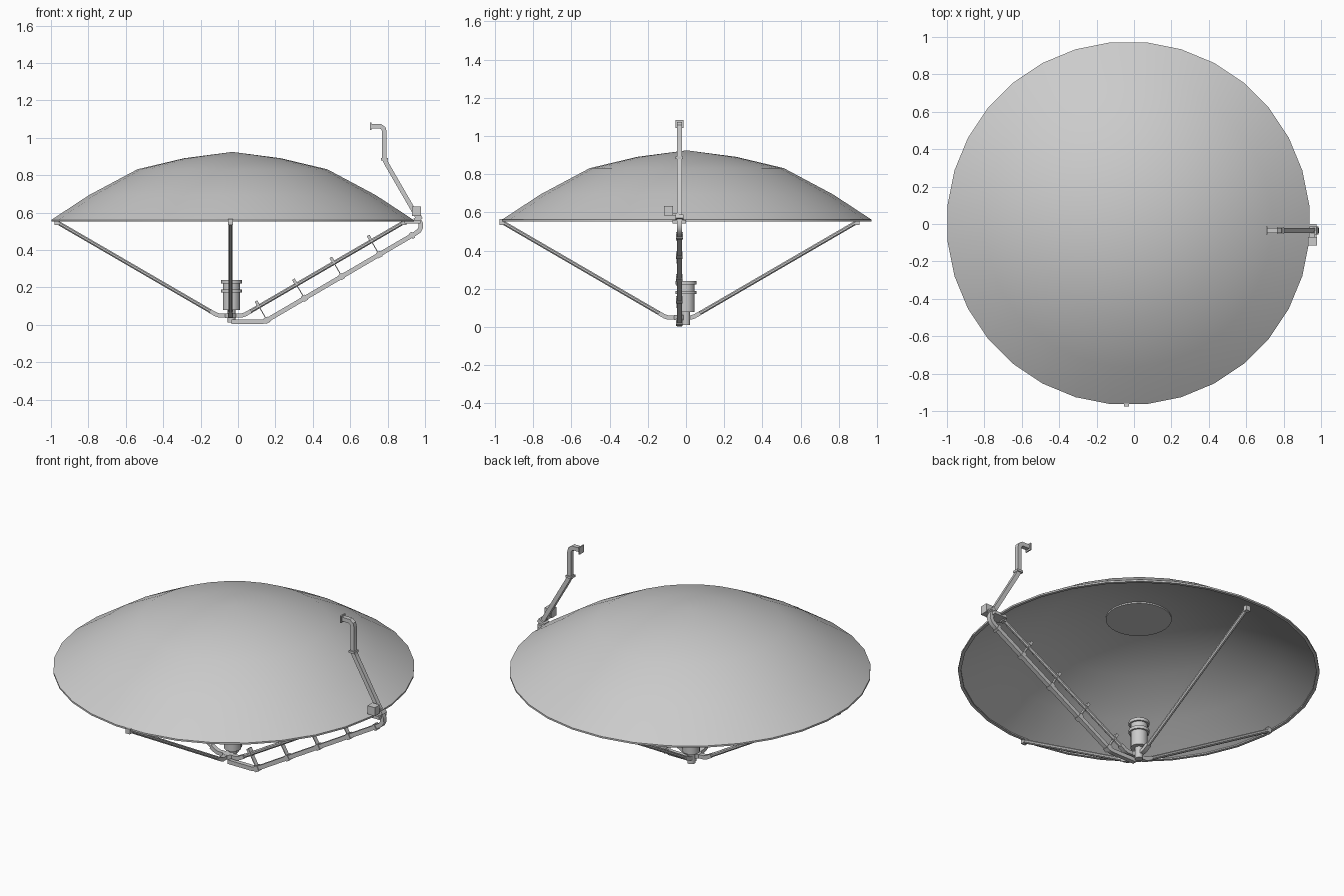
import bpy, bmesh, math
from mathutils import Vector

if "Cube" in bpy.data.objects:
    bpy.data.objects.remove(bpy.data.objects["Cube"])


def material(name, rgb):
    m = bpy.data.materials.new(name)
    m.diffuse_color = (*rgb, 1)
    m.use_nodes = True
    m.node_tree.nodes["Principled BSDF"].inputs["Base Color"].default_value = m.diffuse_color
    return m


GREY = material("light grey metal", (0.6, 0.6, 0.6))


def make(name, verts, faces, mat=GREY, angle=35):
    me = bpy.data.meshes.new(name)
    me.from_pydata([tuple(v) for v in verts], [], faces)
    bm = bmesh.new()
    bm.from_mesh(me)
    bmesh.ops.remove_doubles(bm, verts=bm.verts, dist=1e-5)
    bmesh.ops.recalc_face_normals(bm, faces=bm.faces)
    bm.to_mesh(me)
    bm.free()
    me.materials.append(mat)
    ob = bpy.data.objects.new(name, me)
    bpy.context.collection.objects.link(ob)
    bpy.ops.object.select_all(action='DESELECT')
    bpy.context.view_layer.objects.active = ob
    ob.select_set(True)
    bpy.ops.object.shade_smooth_by_angle(angle=math.radians(angle))
    return ob


def lathe(name, profile, center, n, angle=35):
    """Closed profile of (radius, z) spun about a vertical axis."""
    v, f, m = [], [], len(profile)
    for i in range(n):
        a = 2 * math.pi * (i + 0.5) / n
        for r, z in profile:
            v.append((center[0] + r * math.cos(a), center[1] + r * math.sin(a), z))
    for i in range(n):
        j = (i + 1) % n
        for k in range(m - 1):
            f.append((i * m + k, j * m + k, j * m + k + 1, i * m + k + 1))
    return make(name, v, f, angle=angle)


def sweep(name, path, side, section):
    """Sweep a section along a planar path with mitred corners."""
    path, side = [Vector(p) for p in path], Vector(side).normalized()
    v, f, n = [], [], len(section)
    for i, p in enumerate(path):
        d0 = (p - path[i - 1]).normalized() if i else None
        d1 = (path[i + 1] - p).normalized() if i < len(path) - 1 else None
        d0, d1 = d0 or d1, d1 or d0
        t = (d0 + d1).normalized()
        nrm = side.cross(t) / max(t.dot(d1), 0.5)
        v += [p + side * a + nrm * b for a, b in section]
    for i in range(len(path) - 1):
        for k in range(n):
            l = (k + 1) % n
            f.append((i * n + k, i * n + l, (i + 1) * n + l, (i + 1) * n + k))
    f += [tuple(range(n)), tuple(range(len(v) - n, len(v)))]
    return make(name, v, f)


def rect(w, h):
    return [(-w / 2, -h / 2), (w / 2, -h / 2), (w / 2, h / 2), (-w / 2, h / 2)]


def ngon(r, n=8):
    return [(r * math.cos(2 * math.pi * (k + .5) / n), r * math.sin(2 * math.pi * (k + .5) / n))
            for k in range(n)]


# dish reflector with a thin shell and a rolled rim
DC = (-0.03, 0.004)
lathe("dish", [(0, .925), (.26, .891), (.51, .832), (.77, .694), (.972, .562), (.972, .552),
               (.955, .552), (.955, .559), (.76, .683), (.505, .816), (.255, .874), (0, .905)],
      DC, 32, 50)
lathe("dish_hub_disc", [(0, .882), (.177, .882), (.177, .874), (0, .874)], DC, 32)

# feed horn with two flanges and a narrow throat
FC = (-0.035, 0.0)
lathe("feed_horn", [(0, .215), (.038, .215), (.042, .24), (.057, .24), (.057, .222), (.047, .222),
                    (.047, .19), (.057, .19), (.057, .172), (.047, .172), (.047, .08), (.022, .08),
                    (.022, .012), (0, .012)], FC, 12)

# four support struts with elbow feet and rim clamps
SC = Vector((-0.04, -0.034, 0))
LOW, HIGH = (0.09, 0.063), (0.922, 0.546)
for i, name in enumerate(["right", "back", "left", "front"]):
    a = i * math.pi / 2
    d, s = Vector((math.cos(a), math.sin(a), 0)), (-math.sin(a), math.cos(a), 0)

    def at(r, z):
        return SC + d * r + Vector((0, 0, z))
    sweep(name + "_strut", [at(*LOW), at(*HIGH)], s, ngon(.0115))
    sweep(name + "_strut_foot", [at(0, .05), at(.06, .05), at(.078, .056), at(.108, .073)],
          s, rect(.026, .022))
    sweep(name + "_rim_clamp", [at(.918, .55), at(.942, .55)], s, rect(.028, .03))
lathe("strut_hub", [(0, .062), (.032, .062), (.032, .038), (0, .038)], SC, 8)

# rectangular waveguide running along the right strut and up past the rim
WY = -0.035


def xz(points):
    return [(x, WY, z) for x, z in points]


SIDE = (0, 1, 0)
sweep("waveguide", xz([(-.035, .016), (.125, .016), (.145, .02), (.165, .031), (.945, .487),
                       (.968, .503), (.978, .522), (.976, .545), (.96, .575), (.80, .852),
                       (.783, .885), (.783, 1.03), (.778, 1.05), (.762, 1.062), (.712, 1.062)]),
      SIDE, rect(.026, .024))

# waveguide flanges and collars
for name, p, q, w, h in [
        ("outlet_flange", (.707, 1.062), (.715, 1.062), .042, .042),
        ("upper_collar", (.783, .879), (.783, .892), .038, .038),
        ("rim_collar", (.968, .56), (.957, .579), .042, .044),
        ("lower_elbow_collar", (.925, .475), (.937, .482), .036, .036)]:
    sweep(name, xz([p, q]), SIDE, rect(w, h))

# bracket joining waveguide to the rim
sweep("rim_bracket", xz([(.89, .552), (.975, .552)]), SIDE, rect(.07, .018))

# hanger plates between strut and waveguide, each with a clamp
along = Vector((.865, 0, .502))
for i, x in enumerate((.155, .355, .555, .755)):
    low = Vector((x, WY, .031 + (x - .165) * .5846))
    up = low + Vector((-.052, 0, .09))
    sweep(f"hanger_{i + 1}", [low, up], SIDE, rect(.026, .005))
    sweep(f"hanger_clamp_{i + 1}", [low - along * .012, low + along * .012], SIDE, rect(.034, .032))
    sweep(f"strut_clamp_{i + 1}", [up - along * .008, up + along * .008], SIDE, rect(.03, .028))

# junction box beside the rim collar
sweep("junction_box", [(.93, -.092, .608), (.978, -.092, .608)], SIDE, rect(.046, .05))
sweep("junction_box_arm", [(.935, -.06, .59), (.968, -.06, .59)], SIDE, rect(.045, .014))
